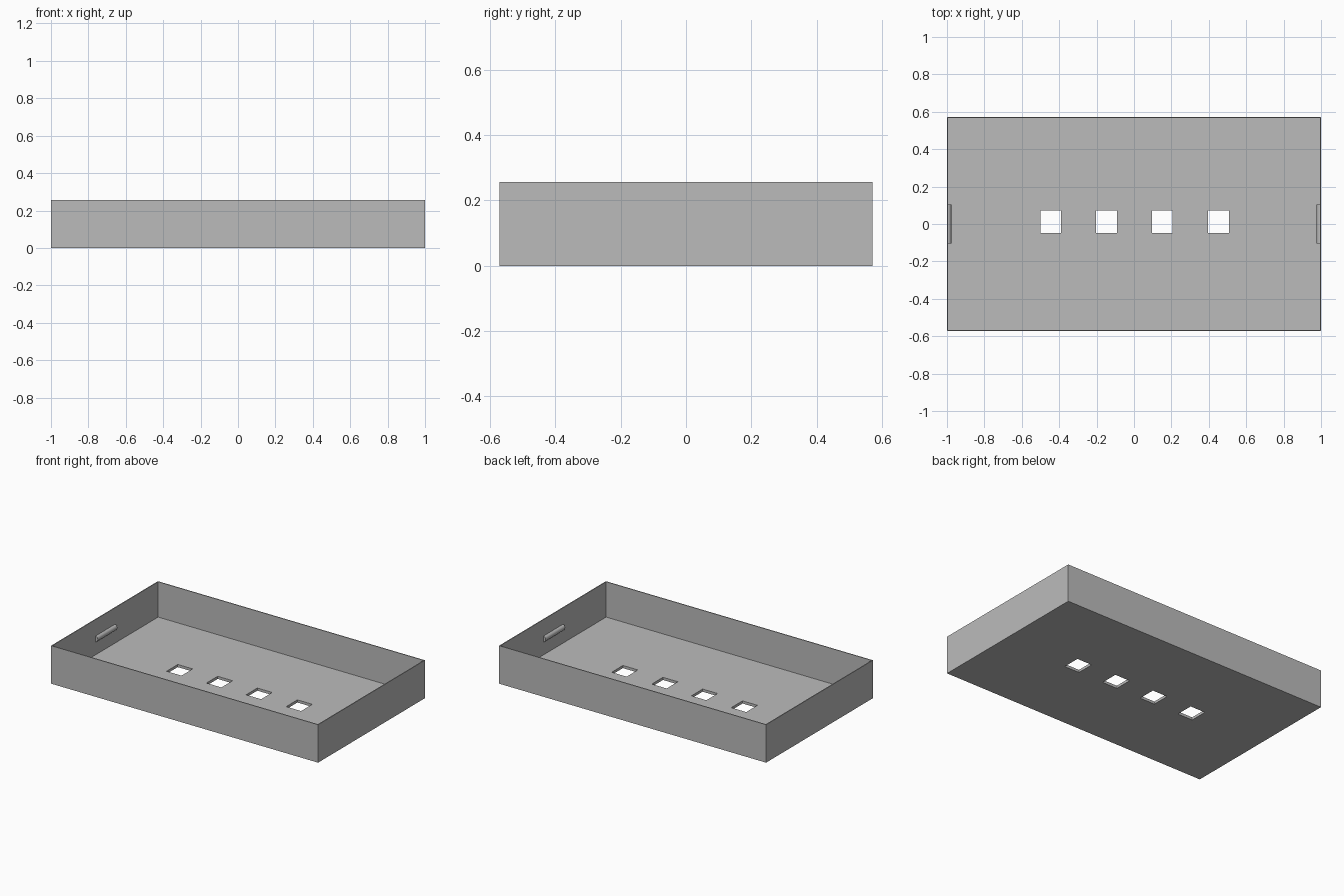
import bpy
import bmesh
from math import cos, sin, pi, radians

cube = bpy.data.objects.get("Cube")
if cube:
    bpy.data.objects.remove(cube, do_unlink=True)

WIDTH, DEPTH, HEIGHT = 2.0, 1.143, 0.257
WALL, FLOOR = 0.006, 0.018

grey = bpy.data.materials.new("plain grey")
grey.use_nodes = True
COLOUR = (0.5, 0.5, 0.5, 1)
grey.diffuse_color = COLOUR
grey.node_tree.nodes["Principled BSDF"].inputs["Base Color"].default_value = COLOUR


def make_object(name, bm):
    bmesh.ops.recalc_face_normals(bm, faces=bm.faces)
    mesh = bpy.data.meshes.new(name)
    bm.to_mesh(mesh)
    bm.free()
    mesh.materials.append(grey)
    obj = bpy.data.objects.new(name, mesh)
    bpy.context.collection.objects.link(obj)
    return obj


def box(name, size, centre):
    bm = bmesh.new()
    bmesh.ops.create_cube(bm, size=1)
    bmesh.ops.scale(bm, vec=size, verts=bm.verts)
    bmesh.ops.translate(bm, vec=centre, verts=bm.verts)
    return make_object(name, bm)


def cut(target, cutter):
    mod = target.modifiers.new("cut", 'BOOLEAN')
    mod.operation = 'DIFFERENCE'
    mod.solver = 'EXACT'
    mod.object = cutter
    bpy.context.view_layer.objects.active = target
    bpy.ops.object.modifier_apply(modifier=mod.name)
    bpy.data.objects.remove(cutter, do_unlink=True)


# Open tray with thin walls
tray = box("tray", (WIDTH, DEPTH, HEIGHT), (0, 0, HEIGHT / 2))
cut(tray, box("hollow", (WIDTH - 2 * WALL, DEPTH - 2 * WALL, HEIGHT),
              (0, 0, HEIGHT / 2 + FLOOR)))

# Row of square holes through the floor
for x in (-0.445, -0.146, 0.151, 0.451):
    cut(tray, box("hole", (0.112, 0.12, 0.1), (x, 0.011, 0)))


# Half-round grip on the inside of each end wall
def grip(name, side):
    radius, steps = 0.02, 12
    bm = bmesh.new()
    angles = [pi * i / steps - pi / 2 for i in range(steps + 1)]
    profile = [bm.verts.new((side * (WIDTH / 2 - WALL / 2 - radius * cos(a)),
                             -0.104, 0.126 + radius * sin(a))) for a in angles]
    face = bm.faces.new(profile)
    result = bmesh.ops.extrude_face_region(bm, geom=[face], use_keep_orig=True)
    moved = [v for v in result["geom"] if isinstance(v, bmesh.types.BMVert)]
    bmesh.ops.translate(bm, vec=(0, 0.209, 0), verts=moved)
    obj = make_object(name, bm)
    bpy.ops.object.select_all(action='DESELECT')
    obj.select_set(True)
    bpy.context.view_layer.objects.active = obj
    bpy.ops.object.shade_smooth_by_angle(angle=radians(30))


grip("left_grip", 1)
grip("right_grip", -1)
